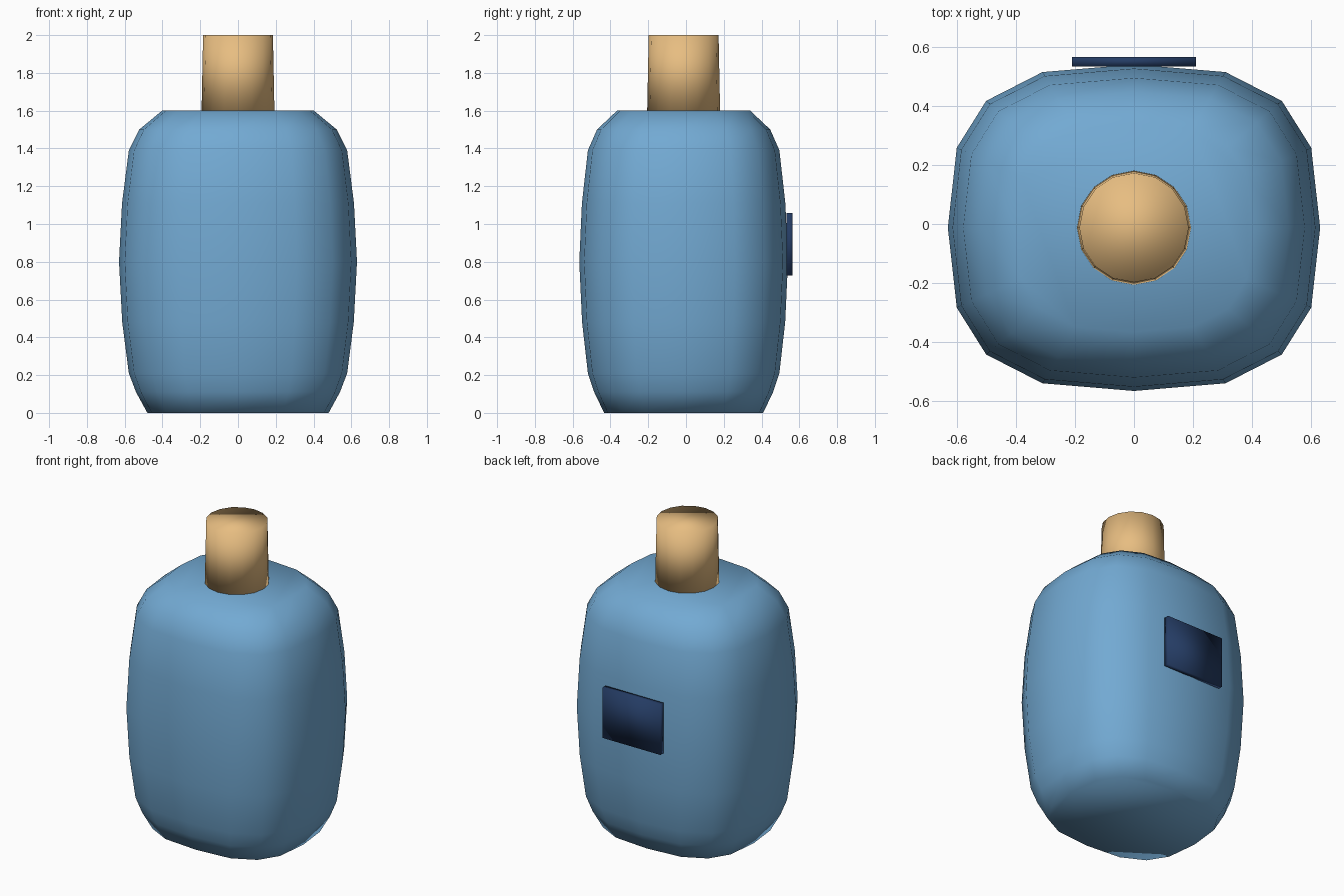
import bpy, bmesh

if "Cube" in bpy.data.objects:
    bpy.data.objects.remove(bpy.data.objects["Cube"])

CY = -0.0125  # the bottle axis sits slightly forward because of the rear label

# Rounded-square 16-sided section, built by mirroring one quadrant
QUAD = [(1, 0), (0.952, 0.49), (0.794, 0.777), (0.492, 0.953), (0, 1)]
SQUARE = (QUAD[:-1] + [(-x, y) for x, y in QUAD[:0:-1]]
          + [(-x, -y) for x, y in QUAD[:-1]] + [(x, -y) for x, y in QUAD[:0:-1]])


def finish(name, bm, color):
    bmesh.ops.recalc_face_normals(bm, faces=bm.faces)
    for f in bm.faces:
        f.smooth = True
    mesh = bpy.data.meshes.new(name)
    bm.to_mesh(mesh)
    bm.free()
    mat = bpy.data.materials.new(name + "_colour")
    mat.diffuse_color = (*color, 1)
    mat.use_nodes = True
    mat.node_tree.nodes["Principled BSDF"].inputs["Base Color"].default_value = mat.diffuse_color
    mesh.materials.append(mat)
    obj = bpy.data.objects.new(name, mesh)
    bpy.context.collection.objects.link(obj)
    return obj


def loft(name, section, profile, depth, color):
    """Stack scaled copies of a section along z and cap both ends."""
    bm = bmesh.new()
    rings = [[bm.verts.new((x * r, CY + y * r * depth, z)) for x, y in section]
             for r, z in profile]
    n = len(section)
    for a, b in zip(rings, rings[1:]):
        for i in range(n):
            j = (i + 1) % n
            bm.faces.new((a[i], a[j], b[j], b[i]))
    bm.faces.new(rings[0][::-1])
    bm.faces.new(rings[-1])
    return finish(name, bm, color)


# Bottle body
loft("bottle_body", SQUARE,
     [(0.48, 0), (0.54, 0.11), (0.578, 0.21), (0.613, 0.48), (0.63, 0.8),
      (0.614, 1.11), (0.578, 1.39), (0.523, 1.5), (0.402, 1.6)],
     0.877, (0.17, 0.40, 0.65))

# Cap: slightly tapered cylinder
bm = bmesh.new()
bmesh.ops.create_cone(bm, cap_ends=True, segments=16, radius1=0.193,
                      radius2=0.185, depth=0.4)
bmesh.ops.translate(bm, verts=bm.verts, vec=(0, CY, 1.8))
finish("bottle_cap", bm, (0.80, 0.51, 0.22))

# Label plate on the back
bm = bmesh.new()
bmesh.ops.create_cube(bm, size=1)
bmesh.ops.scale(bm, verts=bm.verts, vec=(0.42, 0.032, 0.33))
bmesh.ops.translate(bm, verts=bm.verts, vec=(0, 0.549, 0.893))
finish("back_label", bm, (0.018, 0.045, 0.127))
